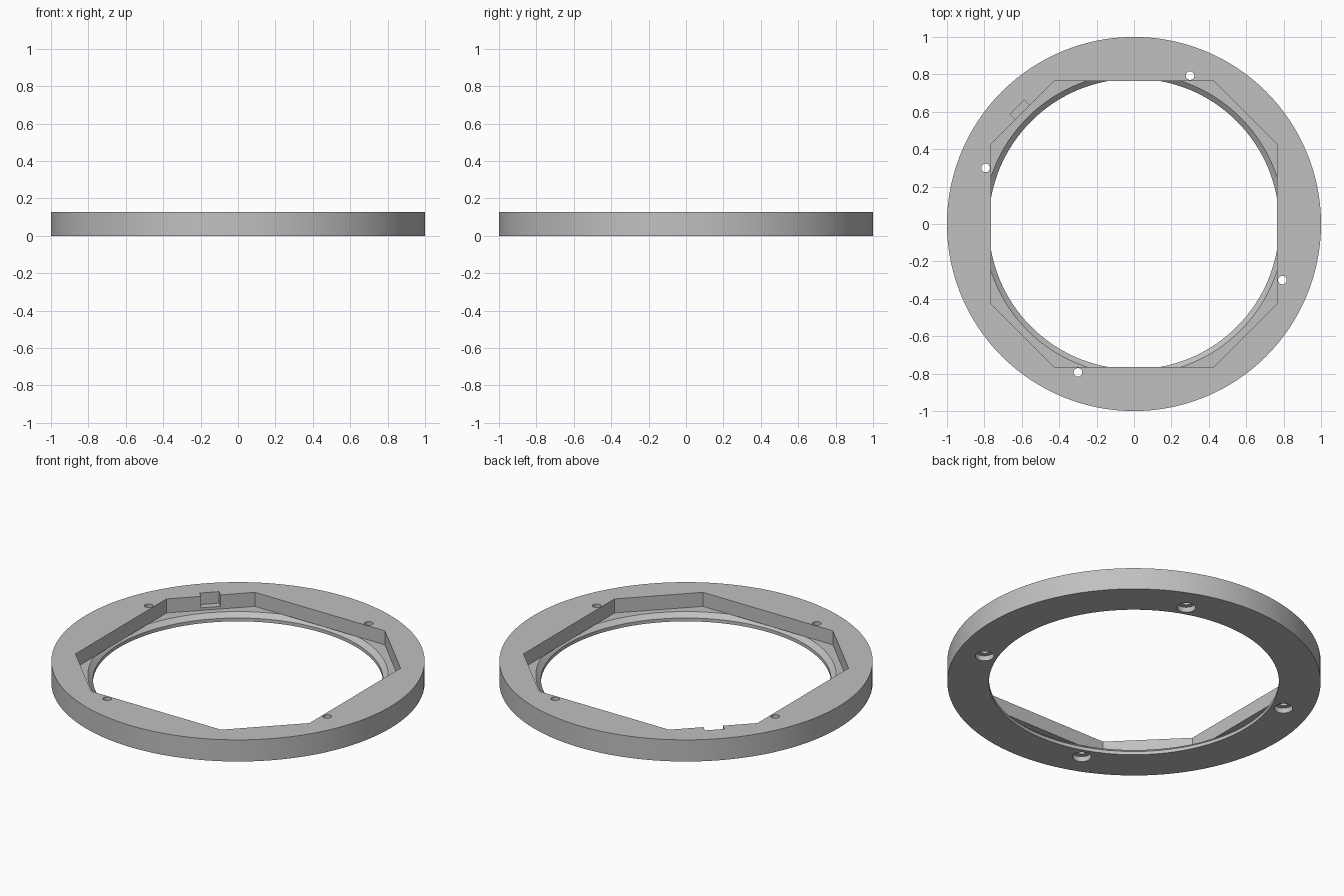
import bpy, bmesh, math

cube = bpy.data.objects.get("Cube")
if cube:
    bpy.data.objects.remove(cube, do_unlink=True)

HEIGHT = 0.128
FLOOR = 0.045      # floor of the octagonal pocket
TOP = 0.3          # cutters reach past the top face

grey = bpy.data.materials.new("plain grey")
grey.use_nodes = True
colour = (0.53, 0.53, 0.53, 1)
grey.diffuse_color = colour
grey.node_tree.nodes["Principled BSDF"].inputs["Base Color"].default_value = colour


def circle(radius, count, cx=0, cy=0):
    step = math.tau / count
    return [(cx + radius * math.cos(i * step), cy + radius * math.sin(i * step))
            for i in range(count)]


def loft(name, layers):
    """Closed solid through stacked outlines, each given as (points, z)."""
    bm = bmesh.new()
    rings = [[bm.verts.new((x, y, z)) for x, y in pts] for pts, z in layers]
    n = len(rings[0])
    for low, high in zip(rings, rings[1:]):
        for i in range(n):
            j = (i + 1) % n
            bm.faces.new((low[i], low[j], high[j], high[i]))
    bm.faces.new(rings[0][::-1])
    bm.faces.new(rings[-1])
    bmesh.ops.recalc_face_normals(bm, faces=bm.faces)
    mesh = bpy.data.meshes.new(name)
    bm.to_mesh(mesh)
    bm.free()
    mesh.materials.append(grey)
    obj = bpy.data.objects.new(name, mesh)
    bpy.context.collection.objects.link(obj)
    return obj


def cut(target, cutter):
    cutter.hide_render = True
    mod = target.modifiers.new("cut", 'BOOLEAN')
    mod.operation = 'DIFFERENCE'
    mod.solver = 'EXACT'
    mod.object = cutter
    bpy.context.view_layer.objects.active = target
    bpy.ops.object.modifier_apply(modifier=mod.name)
    bpy.data.objects.remove(cutter, do_unlink=True)


# Outer disc
ring = loft("adapter_ring", [(circle(1, 128), 0), (circle(1, 128), HEIGHT)])

# Octagonal pocket with long straight sides and shorter diagonals
a, b = 0.765, 0.425
octagon = [(a, -b), (a, b), (b, a), (-b, a), (-a, b), (-a, -b), (-b, -a), (b, -a)]
cut(ring, loft("pocket_cutter", [(octagon, FLOOR), (octagon, TOP)]))

# Round bore with a chamfered upper rim
cut(ring, loft("bore_cutter", [(circle(0.777, 128), -0.1),
                               (circle(0.777, 128), 0.02),
                               (circle(0.805, 128), FLOOR)]))

# Index notch in the back right diagonal
c = math.sqrt(0.5)
notch = [(-c * (d + w), c * (d - w))
         for d, w in ((0.8, -0.053), (0.8, 0.053), (0.884, 0.053), (0.884, -0.053))]
cut(ring, loft("notch_cutter", [(notch, 0.06), (notch, TOP)]))

# Four screw holes, counterbored from below
for k in range(4):
    angle = math.radians(69.3) + k * math.pi / 2
    x, y = 0.848 * math.cos(angle), 0.848 * math.sin(angle)
    layers = [(circle(r, 32, x, y), z)
              for r, z in ((0.05, -0.1), (0.05, 0.03), (0.023, 0.03), (0.023, TOP))]
    cut(ring, loft("screw_cutter", layers))

# Smooth the round walls and keep the edges crisp
bpy.ops.object.select_all(action='DESELECT')
ring.select_set(True)
bpy.context.view_layer.objects.active = ring
bpy.ops.object.shade_smooth_by_angle(angle=math.radians(20))
